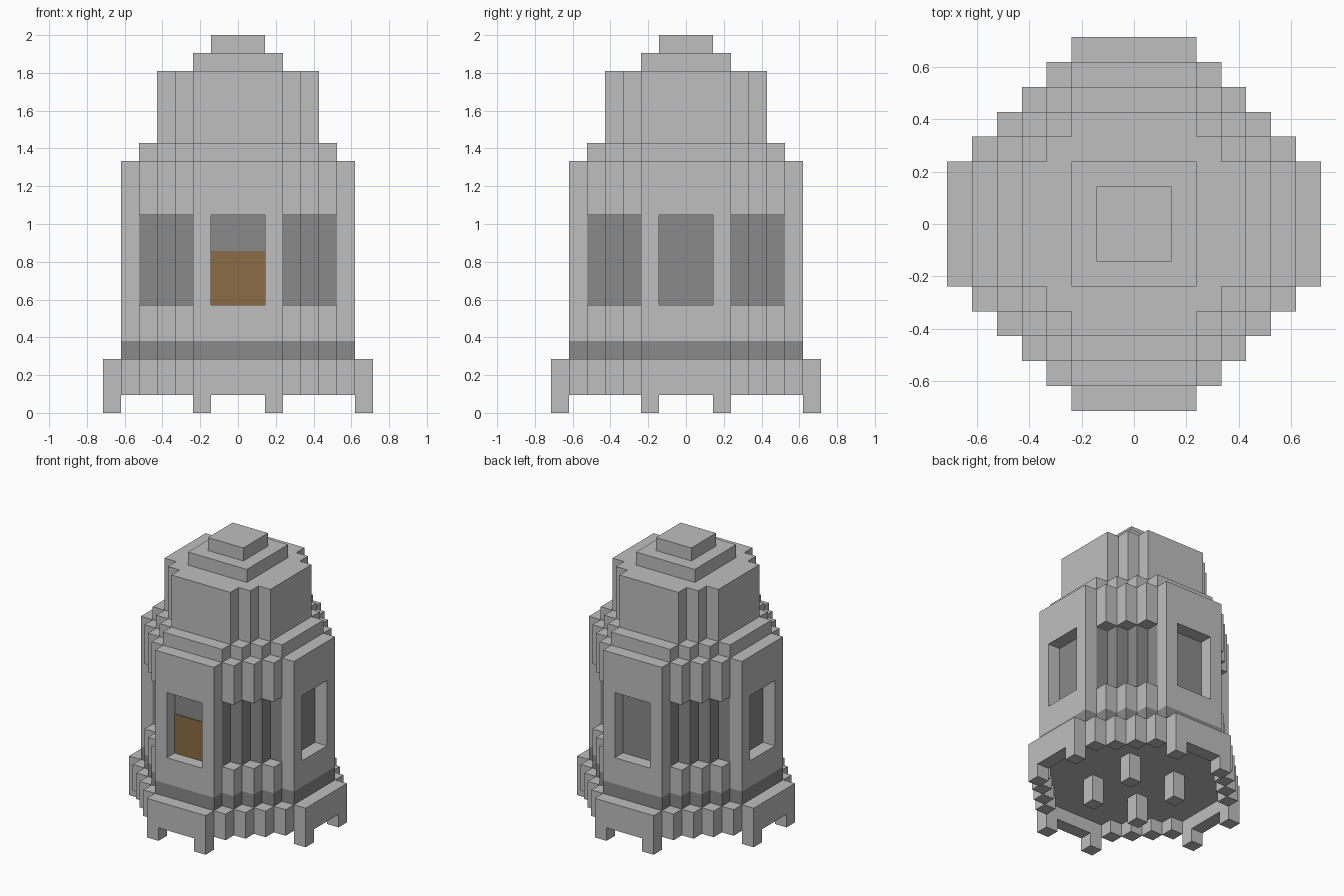
import bpy
import bmesh
from mathutils import Matrix, Vector

cube = bpy.data.objects.get("Cube")
if cube:
    bpy.data.objects.remove(cube, do_unlink=True)

U = 2 / 21  # one block


def material(name, rgb):
    m = bpy.data.materials.new(name)
    m.use_nodes = True
    m.diffuse_color = (*rgb, 1)
    m.node_tree.nodes["Principled BSDF"].inputs["Base Color"].default_value = (*rgb, 1)
    return m


light = material("light_stone", (0.52, 0.52, 0.52))
dark = material("dark_stone", (0.254, 0.254, 0.254))
wood = material("brown_wood", (0.254, 0.152, 0.06))


def add_box(bm, x0, x1, y0, y1, z0, z1):
    size = Vector((x1 - x0, y1 - y0, z1 - z0))
    mid = Vector((x0 + x1, y0 + y1, z0 + z1)) / 2
    bmesh.ops.create_cube(bm, size=1, matrix=Matrix.Translation(mid) @ Matrix.Diagonal((*size, 1)))


def add_stepped(bm, r, z0, z1):
    """Prism with four flat sides and stepped corners, r blocks from centre to side."""
    quadrant = []
    x, y = 2.5, r
    while y > 2.5:
        quadrant += [(x, y), (x, y - 1)]
        x, y = x + 1, y - 1
    quadrant.append((x, y))
    outline = []
    for _ in range(4):
        outline += quadrant
        quadrant = [(b, -a) for a, b in quadrant]
    face = bm.faces.new([bm.verts.new((a, b, z0)) for a, b in outline])
    top = bmesh.ops.extrude_face_region(bm, geom=[face], use_keep_orig=True)["geom"]
    verts = [v for v in top if isinstance(v, bmesh.types.BMVert)]
    bmesh.ops.translate(bm, vec=(0, 0, z1 - z0), verts=verts)


def build(name, mat, stepped=(), boxes=()):
    bm = bmesh.new()
    for s in stepped:
        add_stepped(bm, *s)
    for b in boxes:
        add_box(bm, *b)
    bmesh.ops.recalc_face_normals(bm, faces=bm.faces)
    bmesh.ops.scale(bm, vec=(U, U, U), verts=bm.verts)
    me = bpy.data.meshes.new(name)
    bm.to_mesh(me)
    bm.free()
    me.materials.append(mat)
    ob = bpy.data.objects.new(name, me)
    bpy.context.collection.objects.link(ob)
    return ob


def block(x, y, z0, z1):
    return (x - .5, x + .5, y - .5, y + .5, z0, z1)


def around(points):
    """All mirrored copies of the given block centres."""
    return [(sx * x, sy * y) for x, y in points for sx in (-1, 1) for sy in (-1, 1)]


# Base slab with a hanging rim around a hollow underside
rim = [block(x, y, 1, 2) for x, y in around([(3, 6), (4, 5), (5, 4), (6, 3)])]
for s in (-7, 7):
    rim.append((-2.5, 2.5, s - .5, s + .5, 1, 2))
    rim.append((s - .5, s + .5, -2.5, 2.5, 1, 2))
build("base", light, [(7.5, 2, 3)], rim)

# Feet
build("outer_feet", light, boxes=[block(x, y, 0, 1) for x, y in around([(2, 7), (7, 2)])])
build("inner_feet", light, boxes=[block(x, y, 0, 2) for x, y in around([(2, 2)])])

# Body: dark band, lower and upper wall, recessed core and window posts
build("dark_band", dark, [(6.5, 3, 4)])
build("lower_wall", light, [(6.5, 4, 6)])
build("recessed_core", dark, [(5.5, 6, 11)])
build("window_posts", light, boxes=[block(x, y, 6, 11) for x, y in around([(2, 6), (6, 2)])])
build("upper_wall", light, [(6.5, 11, 14)])

# Wooden panel in the front opening
build("front_panel", wood, boxes=[(-1.5, 1.5, -5.56, -5.5, 6, 9)])

# Roof tiers
build("roof_step", light, [(5.5, 14, 15)])
build("tower", light, [(4.5, 15, 19)])
build("tower_cap", light, boxes=[(-2.5, 2.5, -2.5, 2.5, 19, 20)])
build("top_block", light, boxes=[(-1.5, 1.5, -1.5, 1.5, 20, 21)])
